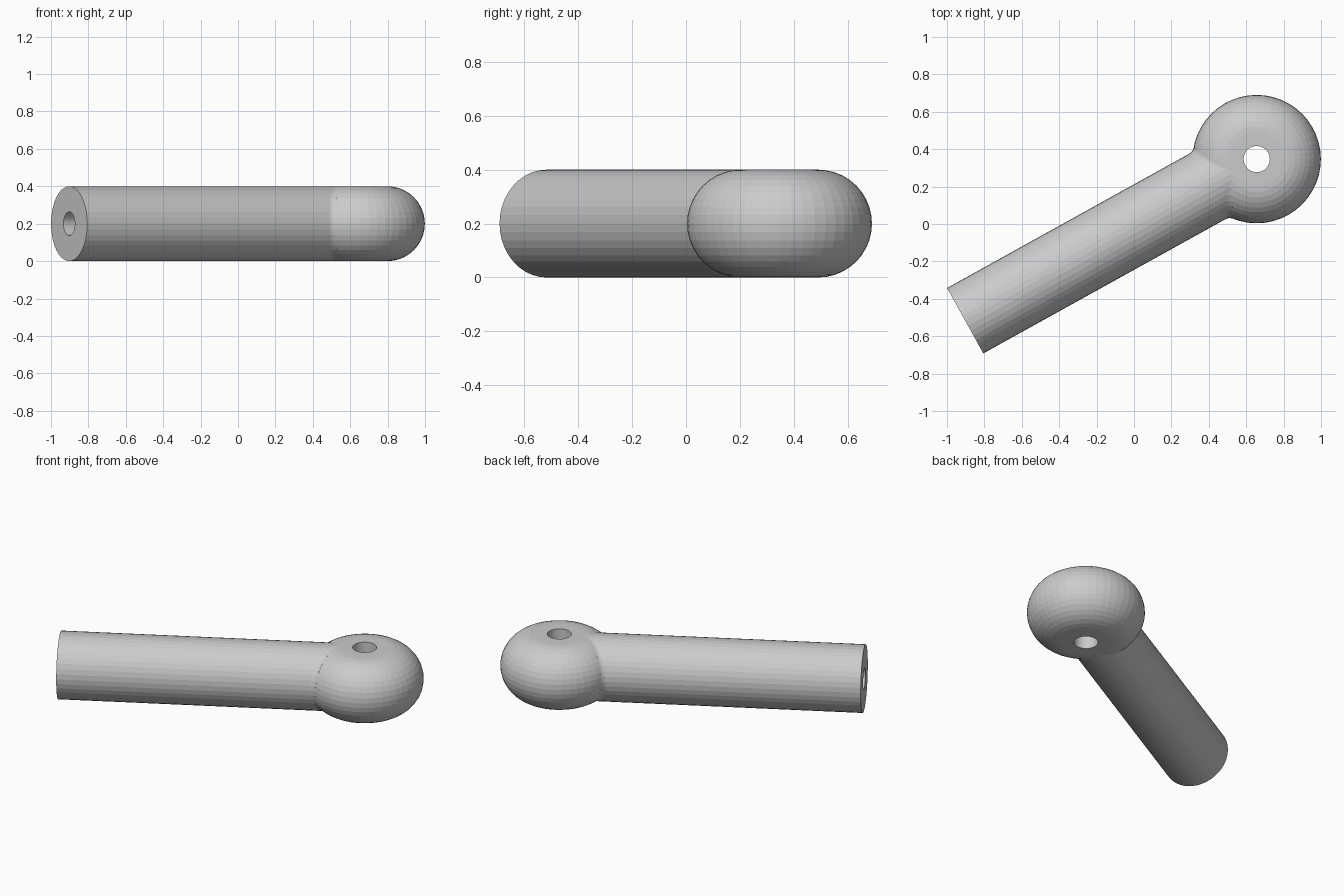
import bpy, bmesh
from math import sin, cos, tau, radians, sqrt, pi
from mathutils import Vector, Matrix

if "Cube" in bpy.data.objects:
    bpy.data.objects.remove(bpy.data.objects["Cube"])

HEAD = Vector((0.656, 0.347, 0.2))
R, CORE, FIL = 0.2, 0.143, 0.05      # tube radius, torus core radius, fillet radius
LENGTH, BORE, DEPTH = 1.782, 0.063, 0.6
EYE = 0.07
ROD_SIDES, HEAD_SIDES = 40, 48


def skin(name, rings, closed, tip_ends, matrix):
    """Skin a list of closed rings; closed joins last ring to first, tip_ends caps both ends."""
    bm = bmesh.new()
    vs = [[bm.verts.new(p) for p in ring] for ring in rings]
    pairs = list(zip(vs, vs[1:])) + ([(vs[-1], vs[0])] if closed else [])
    for a, b in pairs:
        n = len(a)
        for i in range(n):
            j = (i + 1) % n
            bm.faces.new((a[i], a[j], b[j], b[i]))
    if tip_ends:
        bm.faces.new(vs[0])
        bm.faces.new(vs[-1])
    bmesh.ops.remove_doubles(bm, verts=bm.verts, dist=1e-6)
    bmesh.ops.recalc_face_normals(bm, faces=bm.faces)
    me = bpy.data.meshes.new(name)
    bm.to_mesh(me)
    bm.free()
    ob = bpy.data.objects.new(name, me)
    ob.matrix_world = matrix
    bpy.context.collection.objects.link(ob)
    return ob


def circle(r, n, place):
    return [place(r * cos(tau * i / n), r * sin(tau * i / n)) for i in range(n)]


# rounded eye head: lathed half-round rim, flat top and bottom, through hole
profile = [(EYE, -R)] + [(CORE + R * cos(t), R * sin(t))
                         for t in (-pi / 2 + pi * k / 20 for k in range(21))] + [(EYE, R)]
skin("eye_head",
     [circle(r, HEAD_SIDES, lambda x, y, z=z: Vector((x, y, z))) for r, z in profile],
     True, False, Matrix.Translation(HEAD))


# fillet arc where rod meets head: a ball rolling against both surfaces
def fillet_arc(phi, steps=6):
    c, s = cos(phi), sin(phi)
    q = R + FIL
    dist = sqrt(CORE ** 2 + 2 * CORE * q * abs(c))
    ball = Vector((dist, q * c, q * s))
    core = Vector((dist, q * c, 0)).normalized() * CORE
    to_rod = Vector((0, -c, -s))
    to_head = (core - ball).normalized()
    return [ball + FIL * to_rod.lerp(to_head, k / steps).normalized()
            for k in range(steps + 1)]


# rod with blind bore in its free end, flaring into the head
def ring_at(x, r):
    return circle(r, ROD_SIDES, lambda y, z: Vector((x, y, z)))


arcs = [fillet_arc(tau * i / ROD_SIDES) for i in range(ROD_SIDES)]
rings = [ring_at(LENGTH - DEPTH, BORE), ring_at(LENGTH, BORE), ring_at(LENGTH, R)]
rings += [list(r) for r in zip(*arcs)]
rings.append(ring_at(0.12, 0.02))
skin("rod", rings, False, True,
     Matrix.Translation(HEAD) @ Matrix.Rotation(radians(29 + 180), 4, 'Z'))
